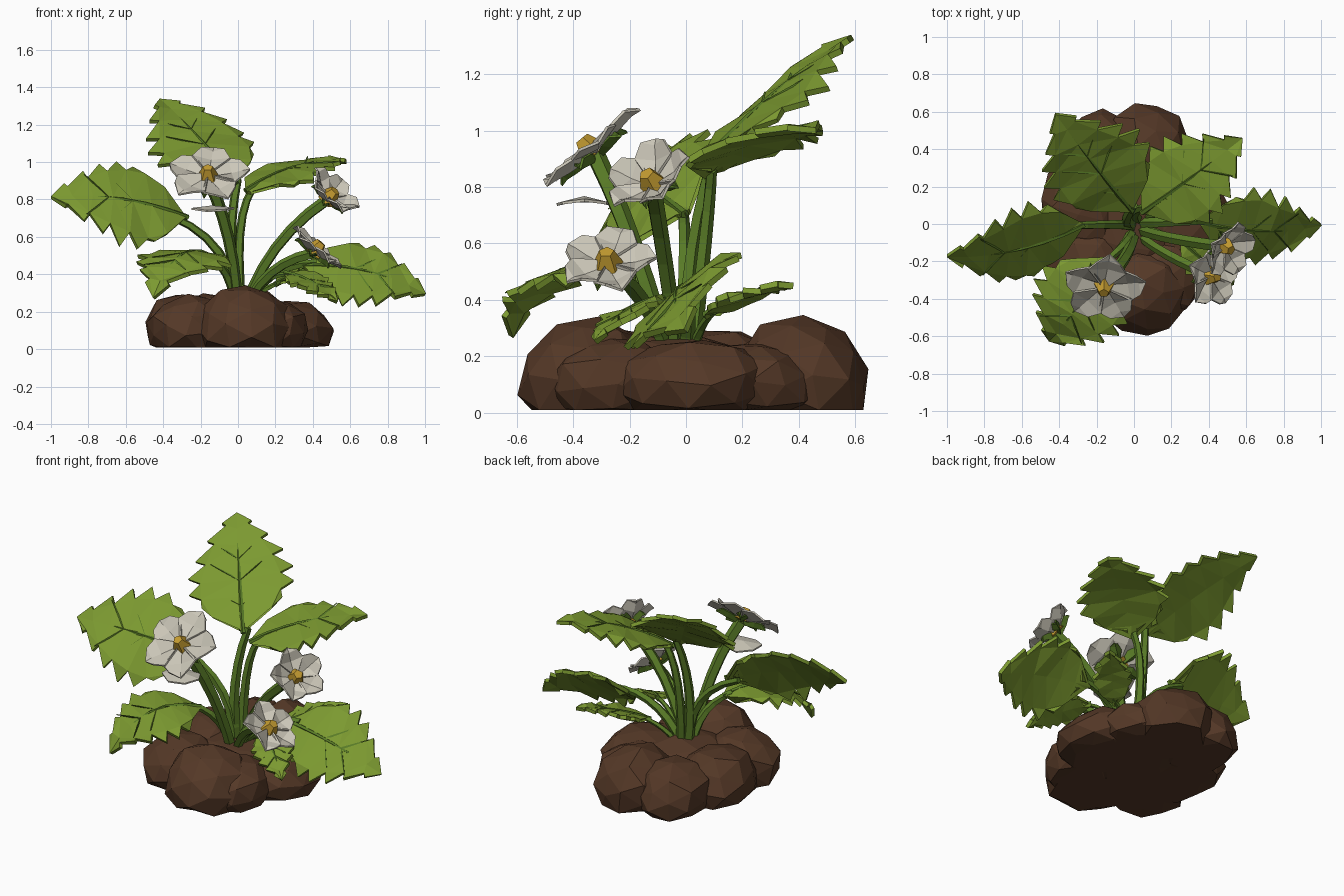
import bpy, bmesh, math, random
from mathutils import Vector as V, Matrix

if "Cube" in bpy.data.objects:
    bpy.data.objects.remove(bpy.data.objects["Cube"])

random.seed(4)


def material(name, rgb):
    m = bpy.data.materials.new(name)
    m.diffuse_color = (*rgb, 1)
    m.use_nodes = True
    m.node_tree.nodes["Principled BSDF"].inputs["Base Color"].default_value = m.diffuse_color
    return m


SOIL = material("soil", (0.09, 0.04, 0.02))
LEAF = material("leaf_green", (0.20, 0.32, 0.03))
STEM = material("stem_green", (0.10, 0.20, 0.02))
PETAL = material("petal_white", (0.60, 0.57, 0.48))
YELLOW = material("flower_yellow", (0.55, 0.33, 0.03))


def add(name, bm, mat):
    bmesh.ops.recalc_face_normals(bm, faces=bm.faces)
    me = bpy.data.meshes.new(name)
    bm.to_mesh(me)
    bm.free()
    me.materials.append(mat)
    ob = bpy.data.objects.new(name, me)
    bpy.context.collection.objects.link(ob)
    return ob


def thicken(ob, t):
    s = ob.modifiers.new("thickness", "SOLIDIFY")
    s.thickness = t
    s.offset = 0


def bezier(a, b, c, t):
    return a * (1 - t) ** 2 + b * 2 * t * (1 - t) + c * t * t


def tube(name, a, b, c, r0, r1, mat=STEM, n=6, sides=5):
    # tapered five-sided stem along a curve
    a, b, c = V(a), V(b), V(c)
    bm, rings = bmesh.new(), []
    for i in range(n + 1):
        t = i / n
        d = ((b - a) * (1 - t) + (c - b) * t).normalized()
        s = d.cross(V((0.3, 0.9, 0.1))).normalized()
        u = s.cross(d)
        r = r0 + (r1 - r0) * t
        p = bezier(a, b, c, t)
        rings.append([bm.verts.new(p + (s * math.cos(k * math.tau / sides) + u * math.sin(k * math.tau / sides)) * r)
                      for k in range(sides)])
    for q, w in zip(rings, rings[1:]):
        for k in range(sides):
            j = (k + 1) % sides
            bm.faces.new((q[k], q[j], w[j], w[k]))
    bm.faces.new(rings[0])
    bm.faces.new(rings[-1])
    return add(name, bm, mat)


PROFILE = [0.10, 0.76, 1.0, 1.0, 0.84, 0.58, 0.28, 0.0]


def leaf(name, base, tip, side, half, arch, fold=0.12):
    # serrated blade: two halves of facets folded along a raised midrib
    base, tip = V(base), V(tip)
    axis = tip - base
    side = V(side)
    side = (side - axis * side.dot(axis) / axis.length_squared).normalized()
    up = axis.cross(side).normalized()
    if up.z < 0:
        up = -up
    mid = (base + tip) / 2 + up * arch * 2
    n = len(PROFILE) - 1
    bm = bmesh.new()
    rib = [bm.verts.new(bezier(base, mid, tip, i / n)) for i in range(n + 1)]
    for sg in (-1, 1):
        def edge(i, k, fwd):
            w = PROFILE[i] * half * k
            return bm.verts.new(rib[i].co + side * sg * w + axis * fwd
                                + up * (fold * w - 0.9 * w * w + random.uniform(-.012, .012)))
        notch = [edge(i, 0.84, 0.03) for i in range(n)]
        teeth = [edge(i, 1.10, 0.13 - 0.013 * i) for i in range(n)]
        for i in range(n):
            nxt = notch[i + 1] if i < n - 1 else rib[n]
            bm.faces.new((rib[i], notch[i], rib[i + 1]))
            bm.faces.new((notch[i], teeth[i], nxt))
            if i < n - 1:
                bm.faces.new((rib[i + 1], notch[i], nxt))
    thicken(add(name, bm, LEAF), 0.022)
    off = up * 0.006
    tube(name + "_midrib", base + off, mid + off, base.lerp(tip, 0.97) + off, 0.016, 0.004)
    # side veins
    for t in (0.22, 0.42, 0.6):
        for sg in (-1, 1):
            p = bezier(base, mid, tip, t) + off
            w = half * (0.72 - 0.3 * t)
            e = p + axis * 0.17 + side * sg * w + up * (fold * w - 0.9 * w * w)
            tube(name + "_vein", p, (p + e) / 2, e, 0.008, 0.003, STEM, 2, 3)


def flower(name, centre, normal, r, cup, spin=0.3):
    rot = V(normal).to_track_quat("Z", "Y").to_matrix().to_4x4()
    base = Matrix.Translation(V(centre)) @ rot

    def whorl(label, rad, width, rise, z, mat, phase):
        bm = bmesh.new()
        rows = [(0.12, 0.25, 0), (0.58, 1, rise * 0.4), (0.86, 0.62, rise * 0.85)]
        for k in range(5):
            m = base @ Matrix.Rotation(phase + k * math.tau / 5, 4, "Z")
            g = []
            for d, w, h in rows:
                g.append([bm.verts.new(m @ V((d * rad, s * w * width * rad,
                                              z + h + abs(s) * 0.025 + 0.008 * (k % 2)))) for s in (-1, 0, 1)])
            end = bm.verts.new(m @ V((rad * 1.04, 0, z + rise)))
            for a, b in zip(g, g[1:]):
                for i in (0, 1):
                    bm.faces.new((a[i], a[i + 1], b[i + 1], b[i]))
            for i in (0, 1):
                bm.faces.new((g[-1][i], g[-1][i + 1], end))
        thicken(add(name + label, bm, mat), 0.01)

    whorl("_petals", r, 0.47, cup, 0.0, PETAL, spin)
    whorl("_sepals", r * 0.7, 0.22, cup * 0.5, -0.02, STEM, spin + math.pi / 5)
    # faceted yellow centre
    bm = bmesh.new()
    bmesh.ops.create_cone(bm, cap_ends=True, segments=5, radius1=0.062, radius2=0.028, depth=0.075,
                          matrix=base @ Matrix.Translation((0, 0, 0.035)))
    add(name + "_centre", bm, YELLOW)


# soil clumps: centre x, y, radii x, y, top height
lumps = [(0.04, -0.35, 0.26, 0.25, 0.345), (0.06, 0.40, 0.24, 0.25, 0.34), (-0.27, 0.08, 0.24, 0.28, 0.31),
         (0.26, 0.02, 0.25, 0.28, 0.27), (-0.24, -0.2, 0.25, 0.24, 0.29), (0.0, 0.0, 0.32, 0.34, 0.27),
         (-0.17, 0.36, 0.22, 0.26, 0.30), (0.18, -0.25, 0.2, 0.24, 0.28), (0.16, 0.24, 0.24, 0.24, 0.26)]
for x, y, rx, ry, top in lumps:
    bm = bmesh.new()
    bmesh.ops.create_icosphere(bm, subdivisions=2, radius=1)
    spin = Matrix.Rotation(random.uniform(0, 6), 3, "Z") @ Matrix.Rotation(0.5, 3, "X")
    for v in bm.verts:
        p = spin @ v.co * random.uniform(0.92, 1.05)
        v.co = (x + p.x * rx, y + p.y * ry, max(0.01, 0.10 + p.z * (top - 0.10)))
    add("soil_clump", bm, SOIL)

# leaf blades: name, base, tip, side direction, half width, arch
leaf("back_leaf", (-0.01, 0.07, 0.88), (-0.42, 0.59, 1.33), (0.79, 0.54, 0.22), 0.275, 0.025)
leaf("back_right_leaf", (0.04, 0.06, 0.84), (0.58, 0.46, 1.0), (-0.63, 0.78, 0.1), 0.235, 0.05)
leaf("left_leaf", (-0.27, 0.0, 0.70), (-1.0, -0.17, 0.81), (0, 0.7, 0.76), 0.265, 0.065)
leaf("front_left_leaf", (-0.13, -0.18, 0.48), (-0.45, -0.62, 0.27), (-0.78, 0.58, 0.12), 0.25, 0.13)
leaf("right_leaf", (0.34, 0.02, 0.44), (1.0, -0.0, 0.29), (0, 0.74, 0.66), 0.235, 0.065)
leaf("small_back_leaf", (0.2, 0.07, 0.34), (0.5, 0.38, 0.45), (-0.7, 0.7, 0.1), 0.10, 0.02)
leaf("small_front_leaf", (0.25, -0.08, 0.40), (0.53, -0.32, 0.25), (0.7, 0.7, 0.2), 0.11, 0.03)

# leaf stalks
tube("back_stalk", (-0.01, 0.0, 0.2), (-0.07, 0.0, 0.6), (0.0, 0.1, 0.91), 0.035, 0.022)
tube("back_right_stalk", (0.02, 0.02, 0.2), (-0.03, 0.08, 0.7), (0.08, 0.09, 0.86), 0.03, 0.02)
tube("left_stalk", (-0.01, -0.01, 0.2), (-0.02, 0.0, 0.58), (-0.36, -0.01, 0.71), 0.032, 0.02)
tube("front_left_stalk", (-0.01, -0.04, 0.2), (-0.03, -0.1, 0.44), (-0.17, -0.22, 0.5), 0.03, 0.018)
tube("right_stalk", (0.02, 0.0, 0.2), (0.15, 0.01, 0.46), (0.42, 0.02, 0.46), 0.032, 0.02)
tube("small_back_stalk", (0.03, 0.02, 0.2), (0.1, 0.05, 0.32), (0.24, 0.1, 0.36), 0.02, 0.012)
tube("small_front_stalk", (0.03, -0.02, 0.22), (0.12, -0.03, 0.4), (0.27, -0.1, 0.4), 0.02, 0.012)

# flowers and their stems
tube("front_flower_stem", (0.0, -0.06, 0.2), (-0.02, -0.18, 0.62), (-0.16, -0.32, 0.91), 0.03, 0.036)
flower("front_flower", (-0.16, -0.325, 0.915), (-0.02, -0.63, 0.77), 0.22, 0.02, 0.2)
tube("right_flower_stem", (0.03, -0.03, 0.2), (0.15, -0.08, 0.58), (0.48, -0.12, 0.80), 0.028, 0.032)
flower("right_flower", (0.475, -0.11, 0.80), (0.62, -0.43, 0.66), 0.16, 0.07, 0.5)
tube("low_flower_stem", (0.03, -0.06, 0.2), (0.14, -0.16, 0.46), (0.40, -0.27, 0.51), 0.026, 0.03)
flower("low_flower", (0.40, -0.275, 0.515), (0.64, -0.1, 0.76), 0.17, 0.03, 0.1)

# loose drooping petal under the front flower
bm = bmesh.new()
c = V((-0.14, -0.36, 0.745))
ring = [bm.verts.new(c + V((0.12 * math.cos(a), 0.1 * math.sin(a), 0.008 * math.cos(2 * a))))
        for a in [k * math.tau / 7 for k in range(7)]]
hub = bm.verts.new(c + V((0, 0, 0.018)))
for i in range(7):
    bm.faces.new((ring[i], ring[(i + 1) % 7], hub))
thicken(add("drooping_petal", bm, PETAL), 0.01)
